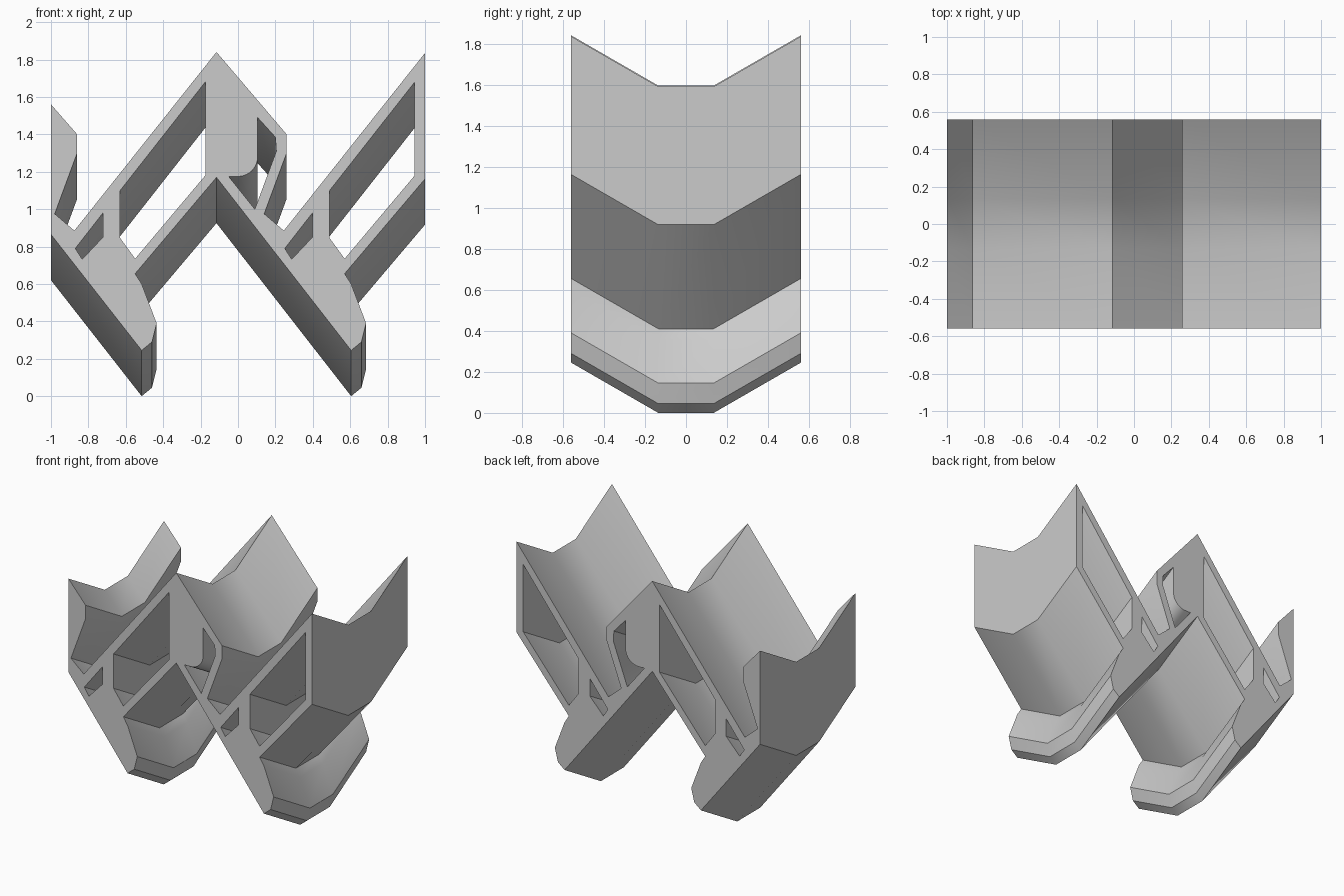
import bpy, bmesh, math
from mathutils import Vector

cube = bpy.data.objects.get("Cube")
if cube:
    bpy.data.objects.remove(cube)

PITCH = 1.12          # spacing of the repeated tooth
RISE = 0.245          # lift of the outer ends
STATIONS = [(-0.56, RISE), (-0.135, 0), (0.135, 0), (0.56, RISE)]


def shift(points, dx):
    return [(x + dx, z) for x, z in points]


def arc(cx, cz, r, a0, a1, n=10):
    angles = [math.radians(a0 + (a1 - a0) * i / n) for i in range(n + 1)]
    return [(cx + r * math.cos(a), cz + r * math.sin(a)) for a in angles]


# Profile pieces shared by both teeth, heights taken at the low middle section
toe = [(0.605, 0.0), (0.66, 0.045), (0.685, 0.145), (0.605, 0.355), (0.57, 0.41)]
notch = [(0.26, 1.155), (0.26, 1.055), (0.14, 0.73), (0.245, 0.64)]
outline = ([(-1, 0.62)] + shift(toe, -PITCH) + [(-0.115, 0.925)] + toe
           + [(1, 0.917), (1, 1.59)] + notch[::-1]
           + [(-0.115, 1.595)] + shift(notch, -PITCH)[::-1] + [(-1, 1.315)])

window = [(0.945, 1.435), (0.945, 0.935), (0.57, 0.49), (0.49, 0.6), (0.49, 0.855)]
small_window = [(0.398, 0.735), (0.398, 0.605), (0.287, 0.487), (0.25, 0.545)]
hook_window = ([(-0.05, 0.93)] + arc(0.0, 1.035, 0.105, -90, 0)
               + [(0.105, 1.245), (0.2, 1.14), (0.205, 1.065), (0.09, 0.755)])
loops = [outline, hook_window, window, small_window,
         shift(window, -PITCH), shift(small_window, -PITCH)]

# Sweep the profile through the bent stations and cap both ends
bm = bmesh.new()
caps = [[], []]
for loop in loops:
    rings = [[bm.verts.new((x, y, z + dz)) for x, z in loop] for y, dz in STATIONS]
    n = len(loop)
    for a, b in zip(rings, rings[1:]):
        for i in range(n):
            j = (i + 1) % n
            bm.faces.new((a[i], a[j], b[j], b[i]))
    for cap, ring in zip(caps, (rings[0], rings[-1])):
        cap += [bm.edges.get((ring[i], ring[(i + 1) % n])) for i in range(n)]
for cap in caps:
    bmesh.ops.triangle_fill(bm, edges=cap, use_beauty=True, normal=Vector((0, 1, 0)))
bmesh.ops.recalc_face_normals(bm, faces=bm.faces)

mesh = bpy.data.meshes.new("chevron_tread")
bm.to_mesh(mesh)
bm.free()
tread = bpy.data.objects.new("chevron_tread", mesh)
bpy.context.collection.objects.link(tread)

# Plain grey
grey = bpy.data.materials.new("plain_grey")
grey.use_nodes = True
colour = (0.6, 0.6, 0.6, 1)
grey.diffuse_color = colour
grey.node_tree.nodes["Principled BSDF"].inputs["Base Color"].default_value = colour
mesh.materials.append(grey)

# Smooth the bends, keep the profile corners sharp
bpy.ops.object.select_all(action="DESELECT")
tread.select_set(True)
bpy.context.view_layer.objects.active = tread
bpy.ops.object.shade_smooth_by_angle(angle=math.radians(31))
